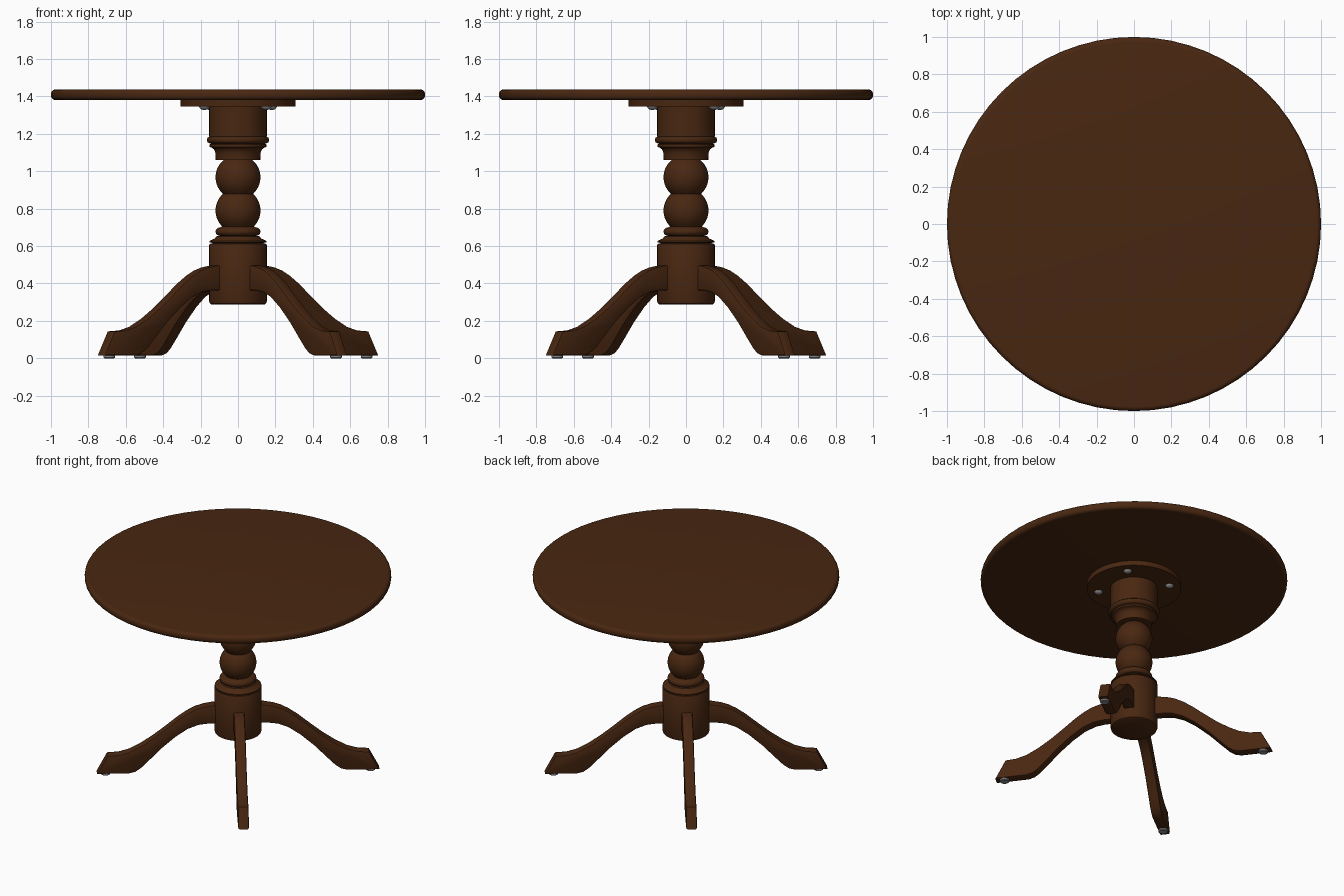
import bpy, bmesh, math
from mathutils import Matrix, Vector

if "Cube" in bpy.data.objects:
    bpy.data.objects.remove(bpy.data.objects["Cube"])


def material(name, rgb):
    m = bpy.data.materials.new(name)
    m.diffuse_color = (*rgb, 1)
    m.use_nodes = True
    m.node_tree.nodes["Principled BSDF"].inputs["Base Color"].default_value = m.diffuse_color
    return m


WOOD = material("dark brown wood", (0.066, 0.0200, 0.0055))
METAL = material("grey metal", (0.25, 0.25, 0.26))


def finish(name, bm, mat, angle=35):
    bmesh.ops.recalc_face_normals(bm, faces=bm.faces[:])
    me = bpy.data.meshes.new(name)
    bm.to_mesh(me)
    bm.free()
    me.materials.append(mat)
    ob = bpy.data.objects.new(name, me)
    bpy.context.collection.objects.link(ob)
    bpy.ops.object.select_all(action='DESELECT')
    ob.select_set(True)
    bpy.context.view_layer.objects.active = ob
    bpy.ops.object.shade_smooth_by_angle(angle=math.radians(angle))
    return ob


def lathe(name, profile, mat, sides=48, centre=(0, 0)):
    """Closed turned part from (radius, z) points, bottom to top."""
    bm = bmesh.new()
    rings = []
    for r, z in profile:
        rings.append([bm.verts.new((centre[0] + r * math.cos(i * math.tau / sides),
                                    centre[1] + r * math.sin(i * math.tau / sides), z))
                      for i in range(sides)])
    for a, b in zip(rings, rings[1:]):
        for i in range(sides):
            j = (i + 1) % sides
            bm.faces.new((a[i], a[j], b[j], b[i]))
    bm.faces.new(rings[0][::-1])
    bm.faces.new(rings[-1])
    return finish(name, bm, mat)


def arc(r0, z0, rad, a0, a1, n, rz=None):
    """Points on an arc in the (radius, z) plane, angles in degrees."""
    rz = rz or rad
    return [(r0 + rad * math.cos(math.radians(a0 + (a1 - a0) * i / n)),
             z0 + rz * math.sin(math.radians(a0 + (a1 - a0) * i / n))) for i in range(n + 1)]


# Round top with a soft edge, and the mounting disc below it
lathe("table_top", arc(0.975, 1.405, 0.025, -90, 0, 5) + arc(0.975, 1.413, 0.025, 0, 90, 5),
      WOOD, 64)
lathe("mounting_disc", [(0.308, 1.345), (0.308, 1.381)], WOOD)

# Turned column: lower drum, rings, two balls, cove and upper drum
column = [(0.142, 0.288), (0.150, 0.293), (0.154, 0.305), (0.154, 0.605), (0.150, 0.612)]
column += [(0.132, 0.616), (0.152, 0.620), (0.152, 0.627), (0.125, 0.640), (0.115, 0.652)]
column += arc(0.098, 0.677, 0.022, -90, 90, 8)
column += arc(0, 0.790, 0.120, -45, 47, 14)
column += arc(0, 0.968, 0.120, -47, 50, 14)
column += [(0.119, 1.060), (0.119, 1.075), (0.121, 1.098), (0.128, 1.117), (0.140, 1.126),
           (0.152, 1.130), (0.152, 1.142), (0.145, 1.147)]
column += arc(0.149, 1.167, 0.018, -90, 90, 8)
column += [(0.154, 1.186), (0.154, 1.346)]
lathe("column", column, WOOD)

# Leg outline as (distance from axis, height)
UPPER = [(0.10, 0.497), (0.17, 0.496), (0.229, 0.485), (0.28, 0.468), (0.33, 0.441),
         (0.39, 0.399), (0.464, 0.337), (0.55, 0.268), (0.633, 0.211), (0.713, 0.168),
         (0.78, 0.149), (0.854, 0.144)]
LOWER = [(0.922, 0.014), (0.71, 0.014), (0.67, 0.025), (0.635, 0.050), (0.58, 0.106),
         (0.50, 0.190), (0.41, 0.270), (0.33, 0.326), (0.26, 0.354), (0.20, 0.362),
         (0.10, 0.362)]
HALF = 0.035
START = -52.7

for k, side in enumerate(("front_right", "back_right", "back_left", "front_left")):
    ang = math.radians(START + 90 * k)
    bm = bmesh.new()
    face = bm.faces.new([bm.verts.new((r, -HALF, z)) for r, z in UPPER + LOWER])
    ext = bmesh.ops.extrude_face_region(bm, geom=[face])
    bmesh.ops.translate(bm, vec=(0, 2 * HALF, 0),
                        verts=[v for v in ext["geom"] if isinstance(v, bmesh.types.BMVert)])
    # Round the long edges along both sides
    rim = [e for e in bm.edges if abs(e.verts[0].co.y - e.verts[1].co.y) < 1e-5]
    bmesh.ops.bevel(bm, geom=rim, offset=0.010, segments=2, profile=0.5, affect='EDGES')
    bmesh.ops.rotate(bm, cent=(0, 0, 0), matrix=Matrix.Rotation(ang, 3, 'Z'), verts=bm.verts[:])
    finish(side + "_leg", bm, WOOD)

    # Metal glide under the foot
    c = (0.865 * math.cos(ang), 0.865 * math.sin(ang))
    lathe(side + "_glide", [(0.026, 0.0), (0.031, 0.004), (0.031, 0.016)], METAL, 20, c)

    # Domed screw under the mounting disc
    s = math.radians(40 + 90 * k)
    c = (0.235 * math.cos(s), 0.235 * math.sin(s))
    lathe(side + "_screw", [(0.006, 1.328), (0.018, 1.332), (0.026, 1.339), (0.028, 1.347)],
          METAL, 16, c)
